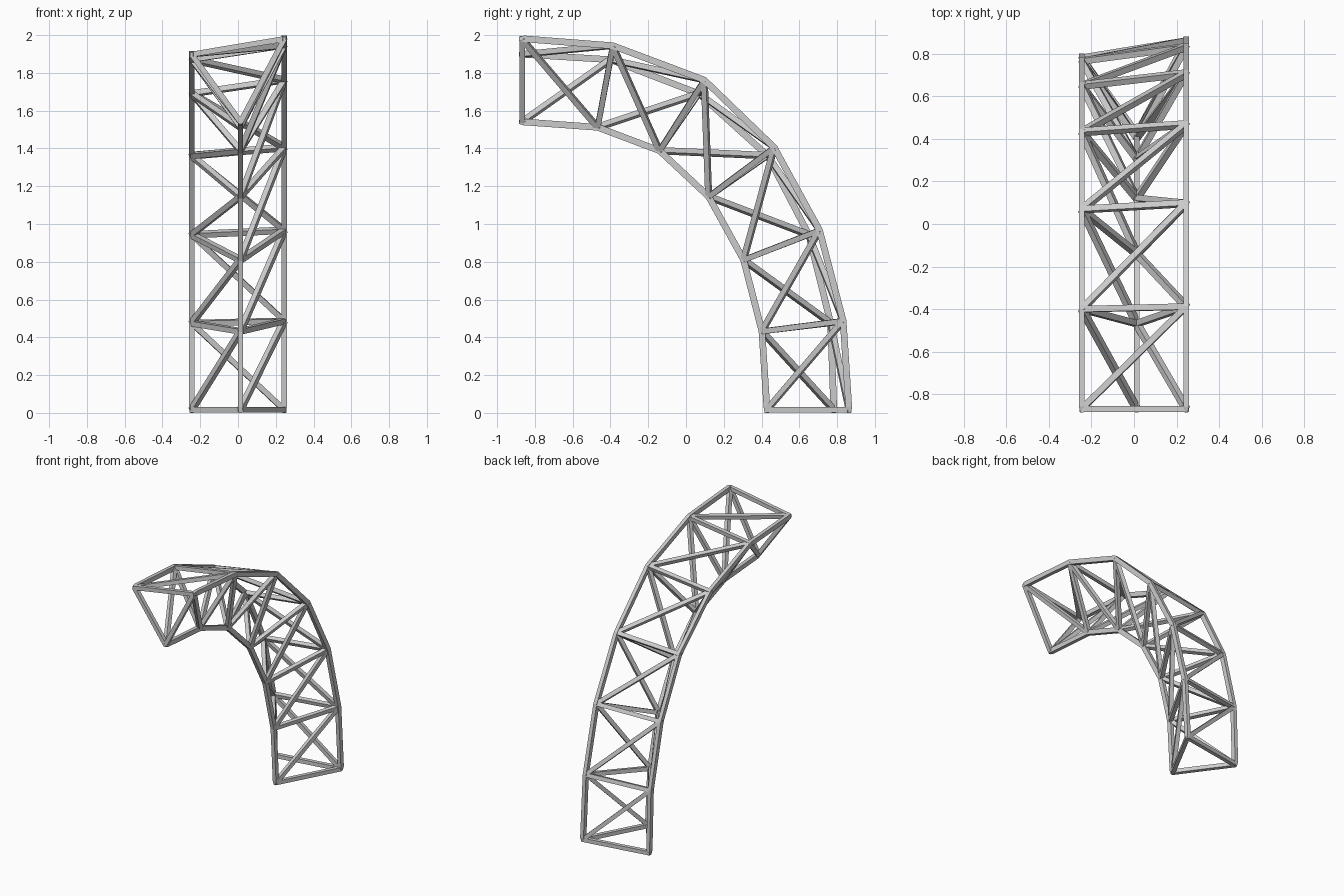
import bpy, bmesh
from mathutils import Vector

if "Cube" in bpy.data.objects:
    bpy.data.objects.remove(bpy.data.objects["Cube"])

# (y, z) joint stations of the three chords, from the foot to the tip
RIGHT = [(.862, .016), (.832, .487), (.707, .967), (.467, 1.405), (.097, 1.762), (-.388, 1.944), (-.868, 1.980)]
LEFT = [(.782, .016), (.766, .475), (.650, .943), (.432, 1.362), (.068, 1.690), (-.400, 1.870), (-.868, 1.898)]
INNER = [(.428, .016), (.402, .432), (.305, .810), (.120, 1.145), (-.140, 1.388), (-.468, 1.512), (-.868, 1.540)]
A = [Vector((.245, y, z)) for y, z in RIGHT]
B = [Vector((-.245, y, z)) for y, z in LEFT]
C = [Vector((.013, y, z)) for y, z in INNER]
X = Vector((1, 0, 0))


def sweep(bm, sections):
    """Join square cross-sections (centre, half-side u, half-side v) into a capped tube."""
    rings = [[bm.verts.new(c + u * i + v * j) for i, j in ((-1, -1), (1, -1), (1, 1), (-1, 1))]
             for c, u, v in sections]
    for r, s in zip(rings, rings[1:]):
        for i in range(4):
            k = (i + 1) % 4
            bm.faces.new((r[i], r[k], s[k], s[i]))
    bm.faces.new(rings[0])
    bm.faces.new(rings[-1])


def bar(bm, a, b, third, w=.0145):
    """Straight square bar lying flat in the plane of a, b and third."""
    d = (b - a).normalized()
    n = d.cross(third - a).normalized()
    sweep(bm, [(p, n * w, n.cross(d) * w) for p in (a, b)])


def finish(bm, name):
    bmesh.ops.recalc_face_normals(bm, faces=bm.faces)
    me = bpy.data.meshes.new(name)
    bm.to_mesh(me)
    bm.free()
    bpy.context.collection.objects.link(bpy.data.objects.new(name, me))


# Curved chords, mitred at each station, with tapered ends
for name, pts in (("right_chord", A), ("left_chord", B), ("inner_chord", C)):
    bm = bmesh.new()
    secs = []
    for i, p in enumerate(pts):
        t = (pts[min(i + 1, 6)] - pts[max(i - 1, 0)]).normalized()
        if i == 0:
            t = Vector((0, 0, 1))
        if i == 6:
            t = Vector((0, -1, 0))
        n = X.cross(t)
        sec = (X * .0135, n * .0175)
        tip = (X * .008, n * .011)
        if i == 0:
            secs.append((p - t * .016,) + tip)
            p = p + t * .014
        if i == 6:
            secs.append((p - t * .012,) + sec)
            secs.append((p + t * .016,) + tip)
        else:
            secs.append((p,) + sec)
    sweep(bm, secs)
    finish(bm, name)

# Cross bars at every station and one diagonal per panel, on each of the three sides
sides = (("outer", A, B, C), ("left", B, C, A), ("right", C, A, B))
for name, p, q, r in sides:
    bm = bmesh.new()
    for i in range(7):
        # end frames lie flat in the end triangle, inner ones flat in the truss side
        j = i + 1 if i < 6 else 5
        bar(bm, p[i], q[i], r[i] if i in (0, 6) else p[j])
    finish(bm, name + "_cross_bars")
    bm = bmesh.new()
    for i in range(6):
        bar(bm, p[i], q[i + 1], q[i])
    finish(bm, name + "_diagonals")
